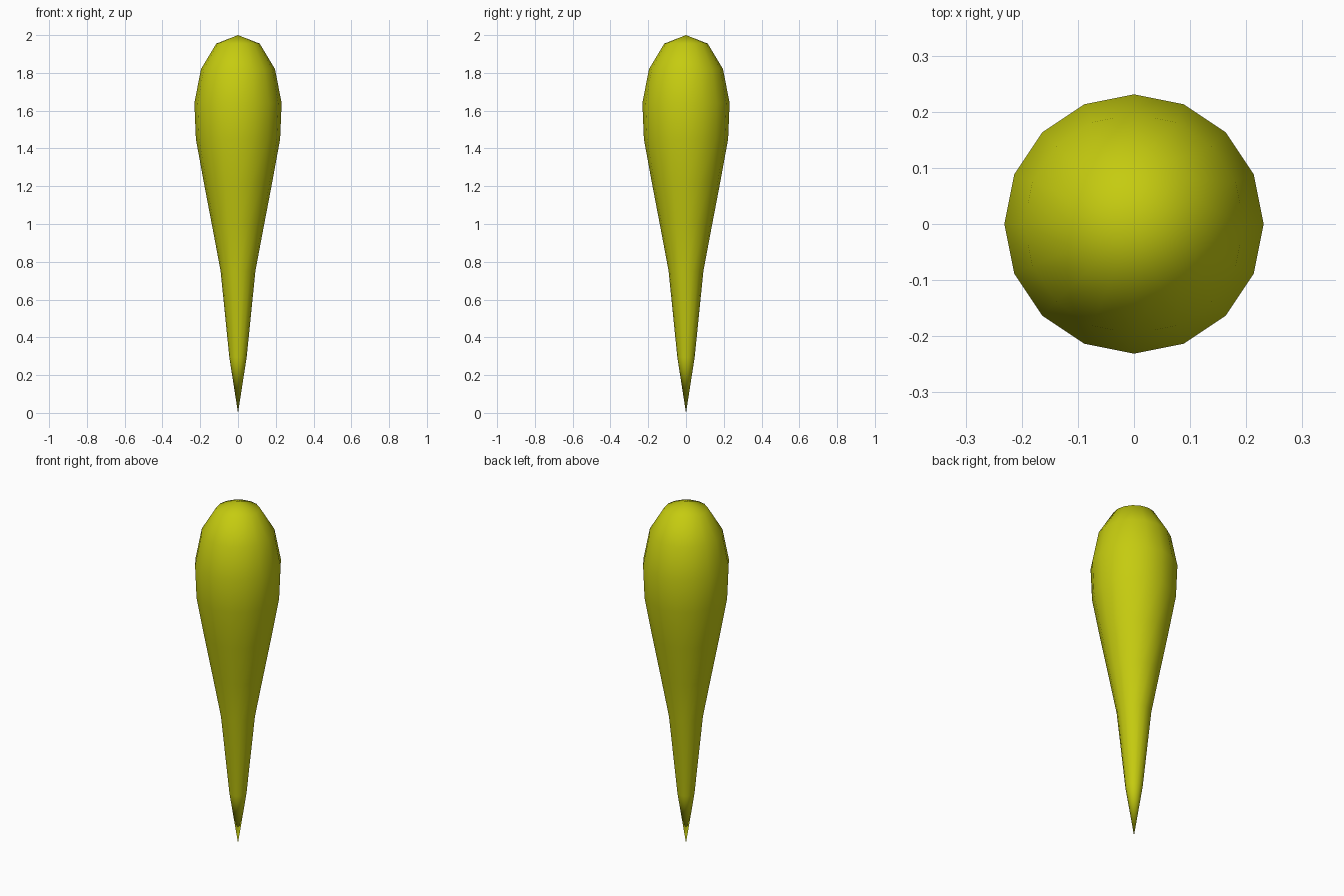
import bpy, bmesh
from math import cos, sin, tau

if "Cube" in bpy.data.objects:
    bpy.data.objects.remove(bpy.data.objects["Cube"])

SIDES = 16
# radius, height of each ring from the tip upward
RINGS = [(0.046, 0.295), (0.092, 0.75), (0.137, 0.99), (0.181, 1.22),
         (0.223, 1.45), (0.231, 1.64), (0.196, 1.82), (0.115, 1.955)]

# lathed teardrop body, pointed at the bottom and rounded at the top
bm = bmesh.new()
tip = bm.verts.new((0, 0, 0))
crown = bm.verts.new((0, 0, 2))
rings = [[bm.verts.new((r * cos(tau * i / SIDES), r * sin(tau * i / SIDES), z))
          for i in range(SIDES)] for r, z in RINGS]
for i in range(SIDES):
    j = (i + 1) % SIDES
    bm.faces.new((tip, rings[0][j], rings[0][i]))
    for low, high in zip(rings, rings[1:]):
        bm.faces.new((low[i], low[j], high[j], high[i]))
    bm.faces.new((rings[-1][i], rings[-1][j], crown))
for f in bm.faces:
    f.smooth = True
bmesh.ops.recalc_face_normals(bm, faces=bm.faces)

mesh = bpy.data.meshes.new("teardrop_body")
bm.to_mesh(mesh)
bm.free()
body = bpy.data.objects.new("teardrop_body", mesh)
bpy.context.collection.objects.link(body)

# olive yellow colour
mat = bpy.data.materials.new("olive_yellow")
mat.diffuse_color = (0.56, 0.6, 0.005, 1)
mat.use_nodes = True
mat.node_tree.nodes["Principled BSDF"].inputs["Base Color"].default_value = mat.diffuse_color
mesh.materials.append(mat)
